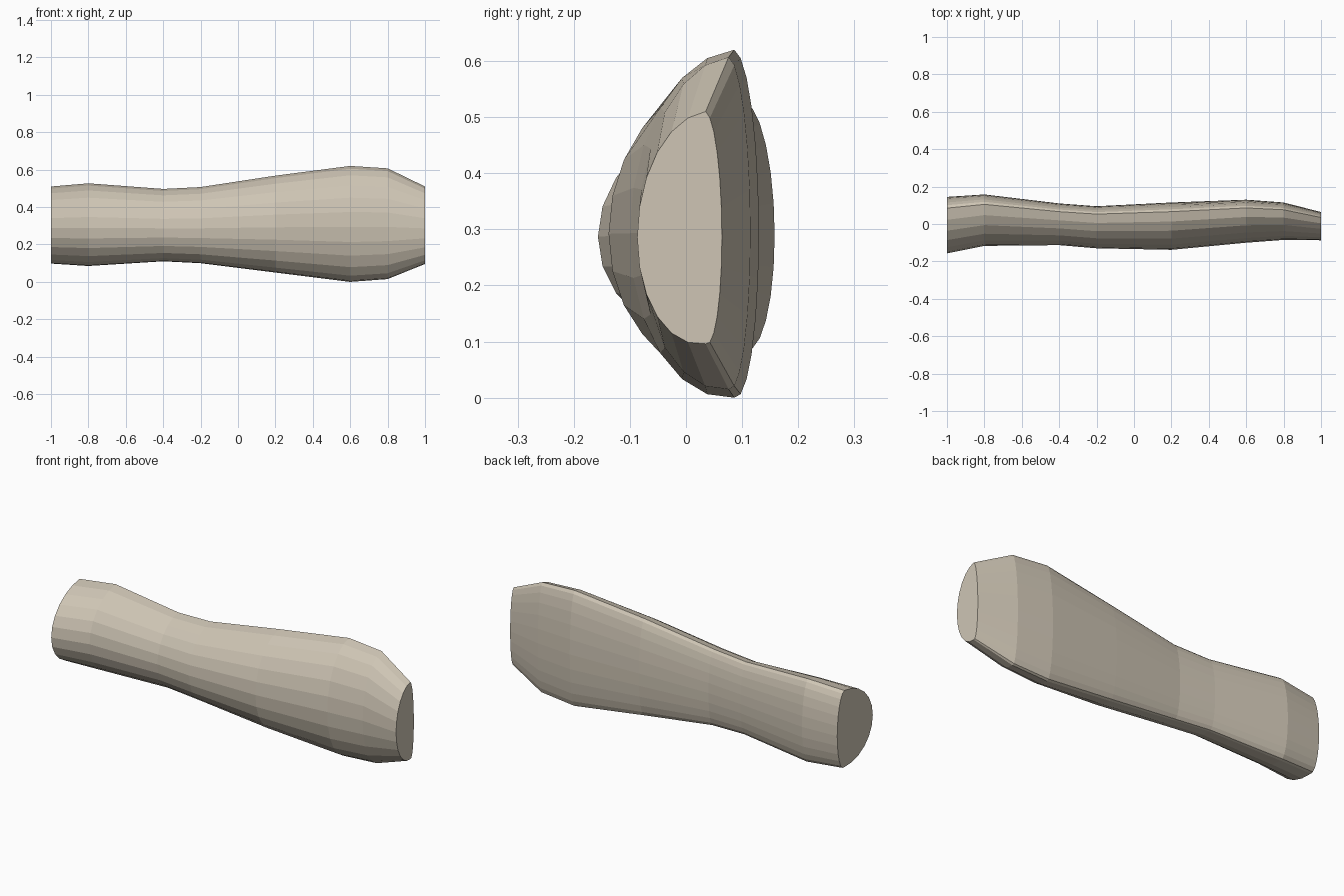
import bpy, bmesh, math

if "Cube" in bpy.data.objects:
    bpy.data.objects.remove(bpy.data.objects["Cube"])

SIDES = 24
# stations along the length: x, z bottom, z top, y front, y of widest ridge, y back
STATIONS = [
    (-1.0, 0.098, 0.510, -0.157, 0.085, 0.145),
    (-0.8, 0.085, 0.527, -0.117, 0.105, 0.158),
    (-0.4, 0.110, 0.497, -0.113, 0.066, 0.110),
    (-0.2, 0.100, 0.507, -0.130, 0.053, 0.095),
    (0.2, 0.050, 0.568, -0.138, 0.066, 0.115),
    (0.6, 0.000, 0.620, -0.100, 0.086, 0.130),
    (0.8, 0.015, 0.607, -0.085, 0.076, 0.115),
    (1.0, 0.096, 0.510, -0.087, 0.035, 0.064),
]


def section(bm, x, z0, z1, front, ridge, back):
    """Ring with a deep rounded front and a shallow back."""
    mid, half = (z0 + z1) / 2, (z1 - z0) / 2
    ring = []
    for i in range(SIDES):
        a = math.tau * i / SIDES
        c = math.cos(a)
        depth = (ridge - front) if c > 0 else (back - ridge)
        z = mid + half * math.sin(a) - 0.017 * abs(c)
        ring.append(bm.verts.new((x, ridge - depth * c, z)))
    return ring


# lofted body with flat end caps
bm = bmesh.new()
rings = [section(bm, *s) for s in STATIONS]
for r0, r1 in zip(rings, rings[1:]):
    for i in range(SIDES):
        j = (i + 1) % SIDES
        bm.faces.new((r0[i], r0[j], r1[j], r1[i]))
bm.faces.new(rings[0])
bm.faces.new(rings[-1])
bmesh.ops.recalc_face_normals(bm, faces=bm.faces)

mesh = bpy.data.meshes.new("limb_segment")
bm.to_mesh(mesh)
bm.free()
mat = bpy.data.materials.new("warm beige")
mat.diffuse_color = (0.62, 0.56, 0.46, 1)
mat.use_nodes = True
mat.node_tree.nodes["Principled BSDF"].inputs["Base Color"].default_value = mat.diffuse_color
mesh.materials.append(mat)
bpy.context.collection.objects.link(bpy.data.objects.new("limb_segment", mesh))
